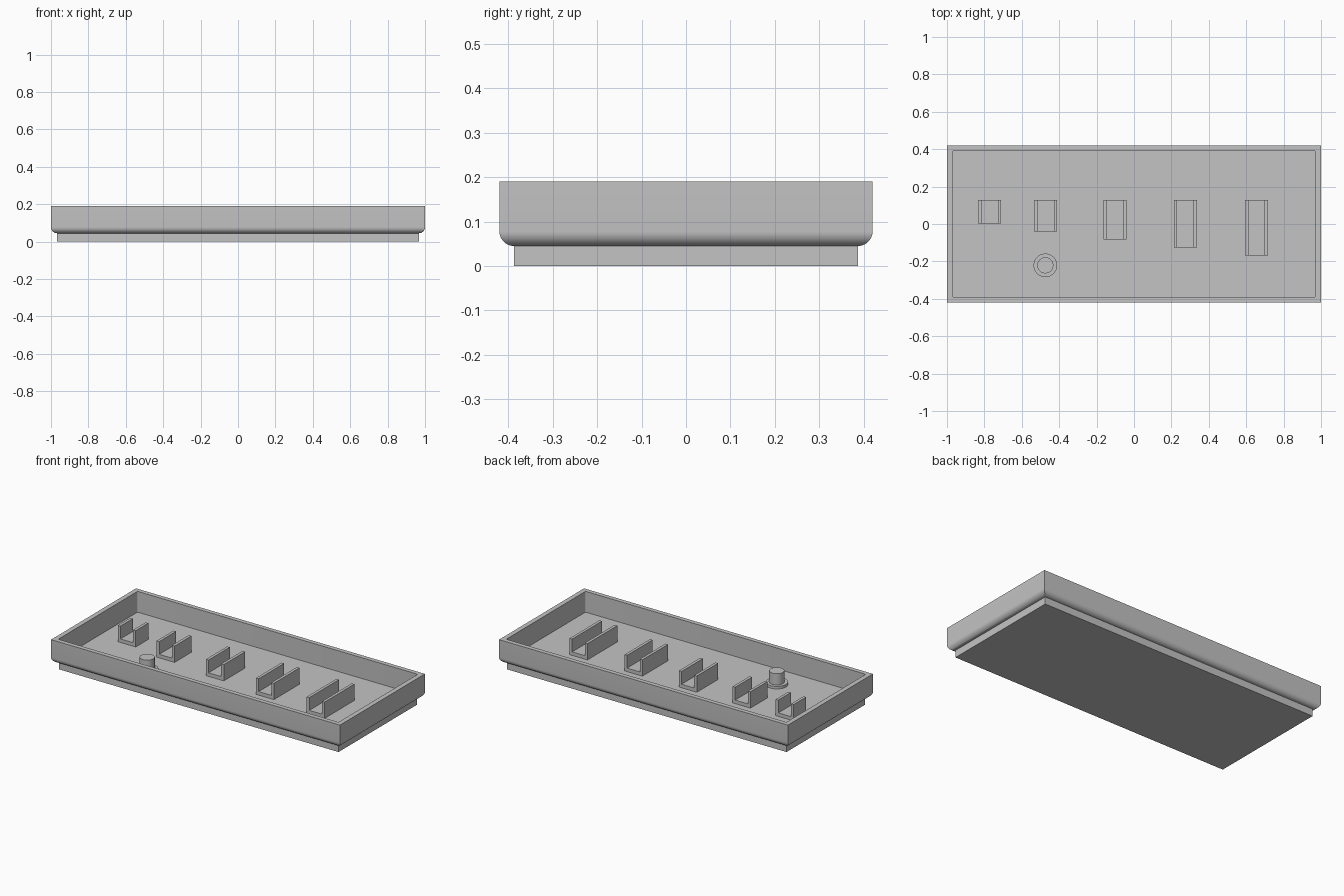
import bpy, bmesh, math

if "Cube" in bpy.data.objects:
    bpy.data.objects.remove(bpy.data.objects["Cube"])

grey = bpy.data.materials.new("plain_grey")
grey.diffuse_color = (0.55, 0.55, 0.55, 1)
grey.use_nodes = True
grey.node_tree.nodes["Principled BSDF"].inputs["Base Color"].default_value = grey.diffuse_color

FLOOR = 0.06      # height of the tray floor
SINK = 0.005      # small overlap into the floor


def finish(name, bm, smooth=False):
    bmesh.ops.recalc_face_normals(bm, faces=bm.faces[:])
    mesh = bpy.data.meshes.new(name)
    bm.to_mesh(mesh)
    bm.free()
    mesh.materials.append(grey)
    obj = bpy.data.objects.new(name, mesh)
    bpy.context.collection.objects.link(obj)
    if smooth:
        smooth_by_angle(obj)
    return obj


def select_only(obj):
    bpy.ops.object.select_all(action='DESELECT')
    obj.select_set(True)
    bpy.context.view_layer.objects.active = obj


def smooth_by_angle(obj):
    select_only(obj)
    bpy.ops.object.shade_smooth_by_angle(angle=math.radians(30))


def stack_rings(bm, rings):
    """Close a solid from a list of rings of equal length, bottom to top."""
    loops = [[bm.verts.new(p) for p in ring] for ring in rings]
    n = len(loops[0])
    for a, b in zip(loops, loops[1:]):
        for i in range(n):
            j = (i + 1) % n
            bm.faces.new((a[i], a[j], b[j], b[i]))
    bm.faces.new(loops[0][::-1])
    bm.faces.new(loops[-1])


def rectangle(hx, hy, z):
    return [(-hx, -hy, z), (hx, -hy, z), (hx, hy, z), (-hx, hy, z)]


# Tray body: inset foot, quarter-round underside, straight walls
HX, HY, TOP, FOOT, R = 1.0, 0.42, 0.19, 0.045, 0.033
STEPS = 10
rings = [rectangle(HX - R, HY - R, 0)]
for k in range(STEPS + 1):
    a = math.pi / 2 * k / STEPS
    inset = R * (1 - math.sin(a))
    rings.append(rectangle(HX - inset, HY - inset, FOOT + R * (1 - math.cos(a))))
rings.append(rectangle(HX, HY, TOP))
bm = bmesh.new()
stack_rings(bm, rings)
tray = finish("tray_body", bm)

# Cavity with slightly rounded upright corners
bm = bmesh.new()
stack_rings(bm, [rectangle(0.97, 0.392, FLOOR), rectangle(0.97, 0.392, TOP + 0.1)])
upright = [e for e in bm.edges if abs(e.verts[0].co.z - e.verts[1].co.z) > 0.05]
bmesh.ops.bevel(bm, geom=upright, offset=0.01, segments=5, profile=0.5, affect='EDGES')
cutter = finish("cavity_cutter", bm)
cutter.hide_render = True
cut = tray.modifiers.new("cavity", 'BOOLEAN')
cut.operation = 'DIFFERENCE'
cut.solver = 'EXACT'
cut.object = cutter
select_only(tray)
bpy.ops.object.modifier_apply(modifier=cut.name)
bpy.data.objects.remove(cutter, do_unlink=True)
smooth_by_angle(tray)

# U-shaped holders, growing longer toward the right
HALF, WALL, BASE_TOP, CLIP_TOP, BACK = 0.062, 0.018, 0.082, 0.162, 0.127
holders = [(-0.772, 0.003), (-0.473, -0.04), (-0.102, -0.083),
           (0.275, -0.126), (0.655, -0.168)]
for number, (cx, front) in enumerate(holders, 1):
    inner = HALF - WALL
    profile = [(-HALF, FLOOR - SINK), (HALF, FLOOR - SINK), (HALF, CLIP_TOP),
               (inner, CLIP_TOP), (inner, BASE_TOP), (-inner, BASE_TOP),
               (-inner, CLIP_TOP), (-HALF, CLIP_TOP)]
    bm = bmesh.new()
    stack_rings(bm, [[(cx + x, y, z) for x, z in profile] for y in (front, BACK)])
    finish(f"holder_{number}", bm)

# Stepped peg: wide collar with a narrower pin
SIDES = 48
bm = bmesh.new()
stack_rings(bm, [[(-0.474 + r * math.cos(2 * math.pi * i / SIDES),
                   -0.221 + r * math.sin(2 * math.pi * i / SIDES), z)
                  for i in range(SIDES)]
                 for r, z in ((0.063, FLOOR - SINK), (0.063, 0.076),
                              (0.043, 0.076), (0.043, 0.146))])
finish("stepped_peg", bm, smooth=True)
